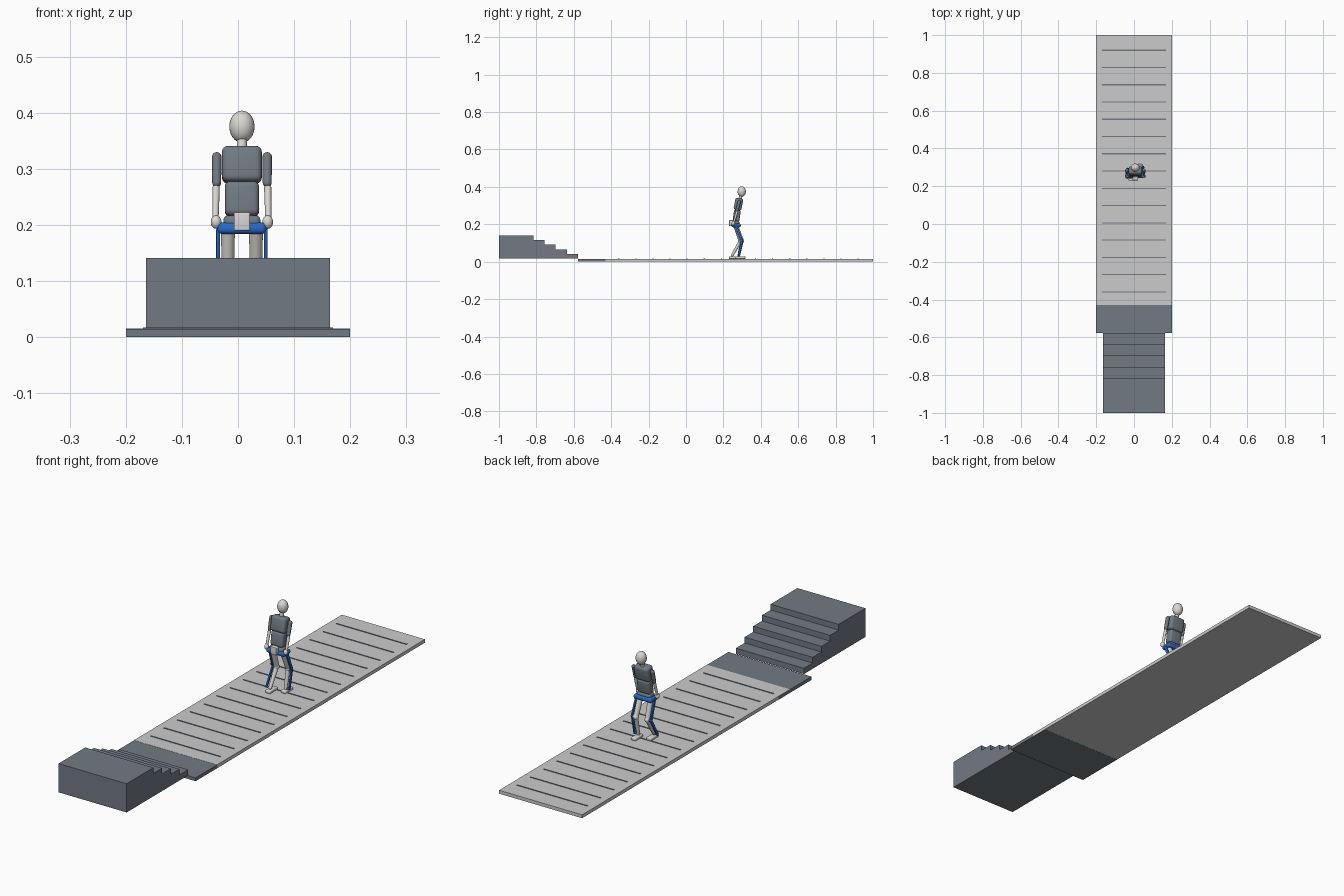
import bpy, bmesh, math
from mathutils import Vector, Matrix

if "Cube" in bpy.data.objects:
    bpy.data.objects.remove(bpy.data.objects["Cube"])


def material(name, rgb):
    m = bpy.data.materials.new(name)
    m.diffuse_color = (*rgb, 1)
    m.use_nodes = True
    m.node_tree.nodes["Principled BSDF"].inputs["Base Color"].default_value = m.diffuse_color
    return m


SLATE = material("slate grey", (0.165, 0.195, 0.225))
PALE = material("pale grey", (0.60, 0.60, 0.60))
SHELL = material("off white", (0.70, 0.68, 0.65))
BLUE = material("blue", (0.02, 0.15, 0.60))


def finish(bm, name, mat, smooth=False):
    bmesh.ops.recalc_face_normals(bm, faces=bm.faces)
    me = bpy.data.meshes.new(name)
    bm.to_mesh(me)
    bm.free()
    me.materials.append(mat)
    ob = bpy.data.objects.new(name, me)
    bpy.context.collection.objects.link(ob)
    if smooth:
        bpy.ops.object.select_all(action='DESELECT')
        ob.select_set(True)
        bpy.context.view_layer.objects.active = ob
        bpy.ops.object.shade_smooth_by_angle(angle=math.radians(40))
    return ob


def box(name, mat, centre, size, bevel=0, tilt=0):
    """Box, optionally rounded and tilted about x (degrees)."""
    bm = bmesh.new()
    bmesh.ops.create_cube(bm, size=1, matrix=Matrix.Diagonal((*size, 1)))
    if bevel:
        bmesh.ops.bevel(bm, geom=bm.edges[:], offset=bevel, segments=4,
                        profile=0.5, affect='EDGES')
    bm.transform(Matrix.Translation(centre) @ Matrix.Rotation(math.radians(tilt), 4, 'X'))
    return finish(bm, name, mat, bevel > 0)


def span(name, mat, x, y, z):
    """Box given by its limits."""
    return box(name, mat, [(a + b) / 2 for a, b in (x, y, z)],
               [b - a for a, b in (x, y, z)])


def ball(name, mat, centre, radii):
    bm = bmesh.new()
    bmesh.ops.create_uvsphere(bm, u_segments=24, v_segments=16, radius=1,
                              matrix=Matrix.Translation(centre) @ Matrix.Diagonal((*radii, 1)))
    return finish(bm, name, mat, True)


def limb(name, mat, a, b, r1, r2):
    """Tapered rod with round ends at a and b."""
    a, b = Vector(a), Vector(b)
    bm = bmesh.new()
    turn = (b - a).to_track_quat('Z', 'Y').to_matrix().to_4x4()
    bmesh.ops.create_cone(bm, cap_ends=True, segments=20, radius1=r1, radius2=r2,
                          depth=(b - a).length,
                          matrix=Matrix.Translation((a + b) / 2) @ turn)
    for p, r in ((a, r1), (b, r2)):
        bmesh.ops.create_uvsphere(bm, u_segments=20, v_segments=10, radius=r,
                                  matrix=Matrix.Translation(p) @ turn)
    return finish(bm, name, mat, True)


def strut(name, mat, x, a, b, width, depth):
    """Flat bar in a plane of constant x between two (y, z) points."""
    d = Vector((b[0] - a[0], b[1] - a[1]))
    tilt = math.degrees(math.atan2(d.y, d.x)) - 90
    return box(name, mat, (x, (a[0] + b[0]) / 2, (a[1] + b[1]) / 2),
               (width, depth, d.length + depth * 0.6), 0.002, tilt)


# Walkway and landing
span("walkway", PALE, (-0.2, 0.2), (-0.43, 1.0), (0.0006, 0.0154))
span("landing", SLATE, (-0.2, 0.2), (-0.577, -0.352), (0, 0.0148))
for i in range(15):
    y = 0.92 - i * 0.0914
    span("walkway_strip", SLATE, (-0.169, 0.169), (y - 0.003, y + 0.003), (0.014, 0.0174))

# Stairs extruded from a stepped profile
profile = [(-1, 0.016), (-1, 0.141)]
for i in range(5):
    y = -0.816 + i * 0.0597
    profile += [(y, 0.141 - 0.025 * i), (y, 0.116 - 0.025 * i)]
bm = bmesh.new()
face = bm.faces.new([bm.verts.new((-0.164, y, z)) for y, z in profile])
ext = bmesh.ops.extrude_face_region(bm, geom=[face])
bmesh.ops.translate(bm, vec=(0.328, 0, 0),
                    verts=[v for v in ext["geom"] if isinstance(v, bmesh.types.BMVert)])
finish(bm, "stairs", SLATE)

# Head and trunk of the walking figure
CX = 0.007
ball("head", SHELL, (CX, 0.298, 0.375), (0.0225, 0.022, 0.0285))
limb("neck", SHELL, (CX, 0.289, 0.335), (CX, 0.294, 0.355), 0.009, 0.009)
box("chest", SLATE, (CX, 0.280, 0.307), (0.071, 0.042, 0.065), 0.011, -11)
box("abdomen", SLATE, (CX, 0.271, 0.246), (0.061, 0.036, 0.062), 0.010, -8)
box("pelvis", SLATE, (CX, 0.267, 0.203), (0.066, 0.038, 0.028), 0.009)
box("hip_belt", BLUE, (CX, 0.268, 0.194), (0.087, 0.050, 0.020), 0.008)
box("back_pack", SHELL, (CX, 0.241, 0.206), (0.029, 0.020, 0.033), 0.003)

# Arms
for s in (-1, 1):
    x = CX + s * 0.045
    elbow, wrist = (x + s * 0.001, 0.272, 0.266), (x + s * 0.002, 0.256, 0.213)
    limb("upper_arm", SLATE, (x, 0.285, 0.321), (x, 0.273, 0.275), 0.0085, 0.008)
    limb("forearm", SHELL, elbow, wrist, 0.0065, 0.0055)
    ball("hand", SHELL, (x + s * 0.001, 0.253, 0.205), (0.0095, 0.0095, 0.012))

# Legs: side, knee (y, z), ankle (y, z)
for s, knee, ankle in ((-1, (0.291, 0.110), (0.247, 0.034)),
                       (1, (0.299, 0.112), (0.282, 0.032))):
    x, hip = CX + s * 0.025, (0.268, 0.188)
    limb("thigh", SHELL, (x, *hip), (x, *knee), 0.0125, 0.0105)
    ball("knee", SHELL, (x, *knee), (0.012, 0.012, 0.012))
    limb("shin", SHELL, (x, *knee), (x, *ankle), 0.0095, 0.007)
    box("foot", SHELL, (x, ankle[0] + 0.009, 0.0215), (0.024, 0.054, 0.013), 0.004)
    # Outer support frame
    ox = CX + s * 0.0425
    strut("thigh_brace", BLUE, ox, hip, knee, 0.007, 0.013)
    strut("shin_brace", BLUE, ox, knee, ankle, 0.007, 0.011)
    limb("knee_joint", BLUE, (ox - s * 0.008, *knee), (ox, *knee), 0.006, 0.006)
    limb("ankle_joint", BLUE, (x, *ankle), (ox, *ankle), 0.004, 0.004)
